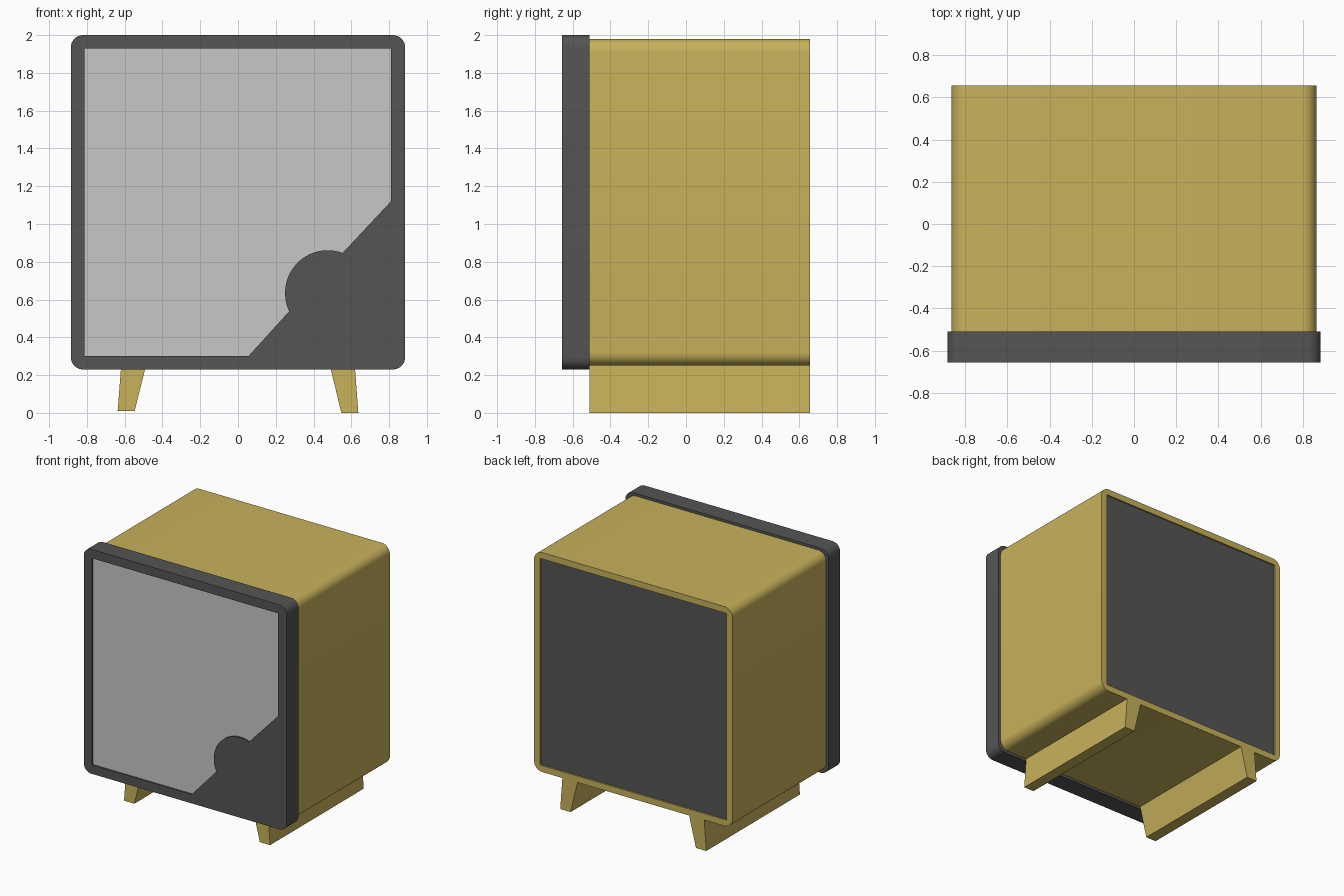
import bpy
import bmesh
from math import sin, cos, pi, atan2, hypot

default = bpy.data.objects.get("Cube")
if default:
    bpy.data.objects.remove(default, do_unlink=True)


def material(name, rgb):
    mat = bpy.data.materials.new(name)
    mat.use_nodes = True
    mat.diffuse_color = (*rgb, 1)
    mat.node_tree.nodes["Principled BSDF"].inputs["Base Color"].default_value = (*rgb, 1)
    return mat


wood = material("golden wood", (0.58, 0.445, 0.105))
dark = material("dark grey", (0.09, 0.09, 0.09))
pale = material("pale grey", (0.58, 0.575, 0.565))


def arc(cx, cz, radius, start, end, steps):
    angles = [start + (end - start) * i / steps for i in range(steps + 1)]
    return [(cx + radius * cos(a), cz + radius * sin(a)) for a in angles]


def rounded_rect(half, z0, z1, r):
    corners = [(half - r, z1 - r), (r - half, z1 - r), (r - half, z0 + r), (half - r, z0 + r)]
    points = []
    for i, (x, z) in enumerate(corners):
        points += arc(x, z, r, i * pi / 2, (i + 1) * pi / 2, 8)
    return points


def rect(half, z0, z1):
    return [(-half, z0), (half, z0), (half, z1), (-half, z1)]


def prism(name, outlines, front, back, mat):
    """Extrude front-view outlines along y; a second outline is a hole."""
    curve = bpy.data.curves.new(name, "CURVE")
    curve.dimensions = "2D"
    curve.fill_mode = "BOTH"
    curve.extrude = (back - front) / 2
    for outline in outlines:
        spline = curve.splines.new("POLY")
        spline.points.add(len(outline) - 1)
        for point, (x, z) in zip(spline.points, outline):
            point.co = (x, z, 0, 1)
        spline.use_cyclic_u = True
    obj = bpy.data.objects.new(name, curve)
    bpy.context.collection.objects.link(obj)
    obj.rotation_euler.x = pi / 2
    obj.location.y = (front + back) / 2
    bpy.ops.object.select_all(action="DESELECT")
    obj.select_set(True)
    bpy.context.view_layer.objects.active = obj
    bpy.ops.object.convert(target="MESH")
    obj = bpy.context.object
    obj.name = name
    # Weld the caps to the walls
    bm = bmesh.new()
    bm.from_mesh(obj.data)
    bmesh.ops.remove_doubles(bm, verts=bm.verts, dist=0.0001)
    bmesh.ops.recalc_face_normals(bm, faces=bm.faces)
    bm.to_mesh(obj.data)
    bm.free()
    obj.data.materials.clear()
    obj.data.materials.append(mat)
    bpy.ops.object.shade_smooth_by_angle(angle=pi / 6)
    return obj


# Cabinet shell with a recessed back panel
back_opening = rect(0.815, 0.30, 1.93)
prism("cabinet_shell", [rounded_rect(0.865, 0.25, 1.98, 0.07), back_opening], -0.515, 0.657, wood)
prism("back_panel", [back_opening], 0.60, 0.645, dark)

# Front frame: its opening is cut by a diagonal and a round bulge
cx, cz, radius = 0.475, 0.635, 0.226
low, high = (0.265, 0.535), (0.555, 0.85)
start = atan2(high[1] - cz, high[0] - cx)
end = atan2(low[1] - cz, low[0] - cx) + 2 * pi
bulge = arc(cx, cz, radius, start, end, 24)
opening = [(0.81, 1.12)] + bulge + [(0.055, 0.30), (-0.812, 0.30), (-0.812, 1.93), (0.81, 1.93)]
prism("front_frame", [rounded_rect(0.885, 0.23, 2.0, 0.065), opening], -0.657, -0.51, dark)
prism("front_panel", [opening], -0.645, -0.512, pale)

# Tapered runner feet
for name, side, bottom in (("left_foot", 1, 0), ("right_foot", -1, 0.01)):
    profile = [(0.617, 0.27), (0.637, bottom), (0.547, bottom), (0.482, 0.27)]
    prism(name, [[(side * x, z) for x, z in profile]], -0.51, 0.657, wood)
